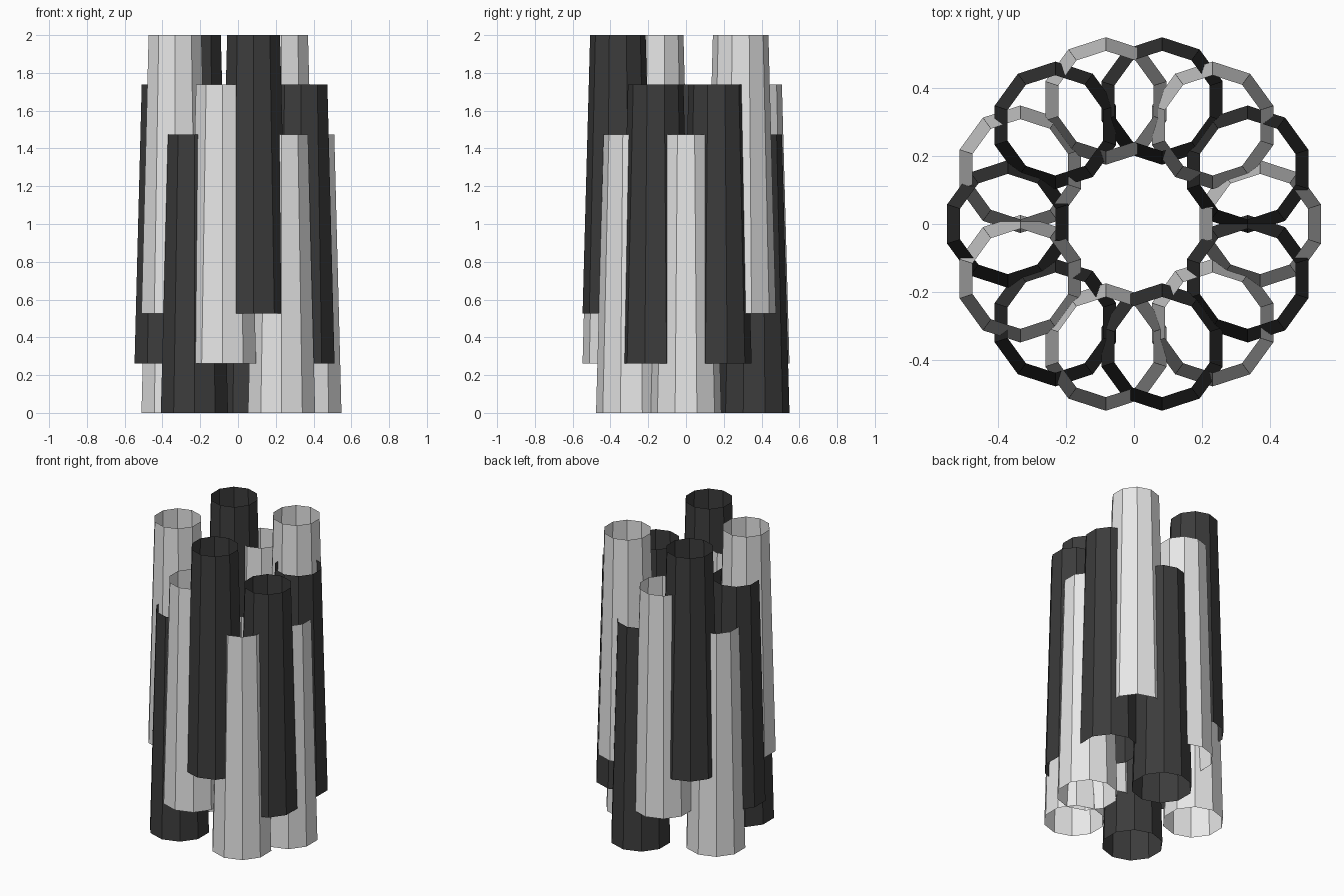
import bpy
import bmesh
from math import cos, sin, pi
from mathutils import Matrix

cube = bpy.data.objects.get("Cube")
if cube:
    bpy.data.objects.remove(cube, do_unlink=True)

COUNT = 14          # tubes around the ring
SIDES = 10
RING_RADIUS = 0.37
LENGTH = 1.475
STEP = 0.2625       # height difference between staggered tubes
R_BOTTOM, R_TOP = 0.187, 0.147


def material(name, value):
    mat = bpy.data.materials.new(name)
    mat.use_nodes = True
    colour = (value, value, value, 1)
    mat.diffuse_color = colour
    mat.node_tree.nodes["Principled BSDF"].inputs["Base Color"].default_value = colour
    return mat


tones = [material("light_grey", 0.8), material("dark_grey", 0.045)]


def tube(name, location, mat):
    """Open tapered tube standing on its location, with a corner facing +y."""
    bm = bmesh.new()
    bmesh.ops.create_cone(
        bm, cap_ends=False, segments=SIDES, radius1=R_BOTTOM, radius2=R_TOP,
        depth=LENGTH, matrix=Matrix.Translation((0, 0, LENGTH / 2)))
    # put a corner exactly on the +y axis
    corner = max(bm.verts, key=lambda v: v.co.y)
    turn = pi / 2 - Matrix.Identity(2).col[0].angle_signed(corner.co.xy) * -1
    bmesh.ops.rotate(bm, verts=bm.verts, matrix=Matrix.Rotation(turn, 3, "Z"))
    mesh = bpy.data.meshes.new(name)
    bm.to_mesh(mesh)
    bm.free()
    mesh.materials.append(mat)
    obj = bpy.data.objects.new(name, mesh)
    obj.location = location
    bpy.context.collection.objects.link(obj)


# Ring of tubes: tones alternate, heights cycle through three levels
for i in range(COUNT):
    angle = 2 * pi * i / COUNT
    place = (RING_RADIUS * cos(angle), RING_RADIUS * sin(angle), STEP * (i % 3))
    tube(f"tube_{i + 1}", place, tones[i % 2])
